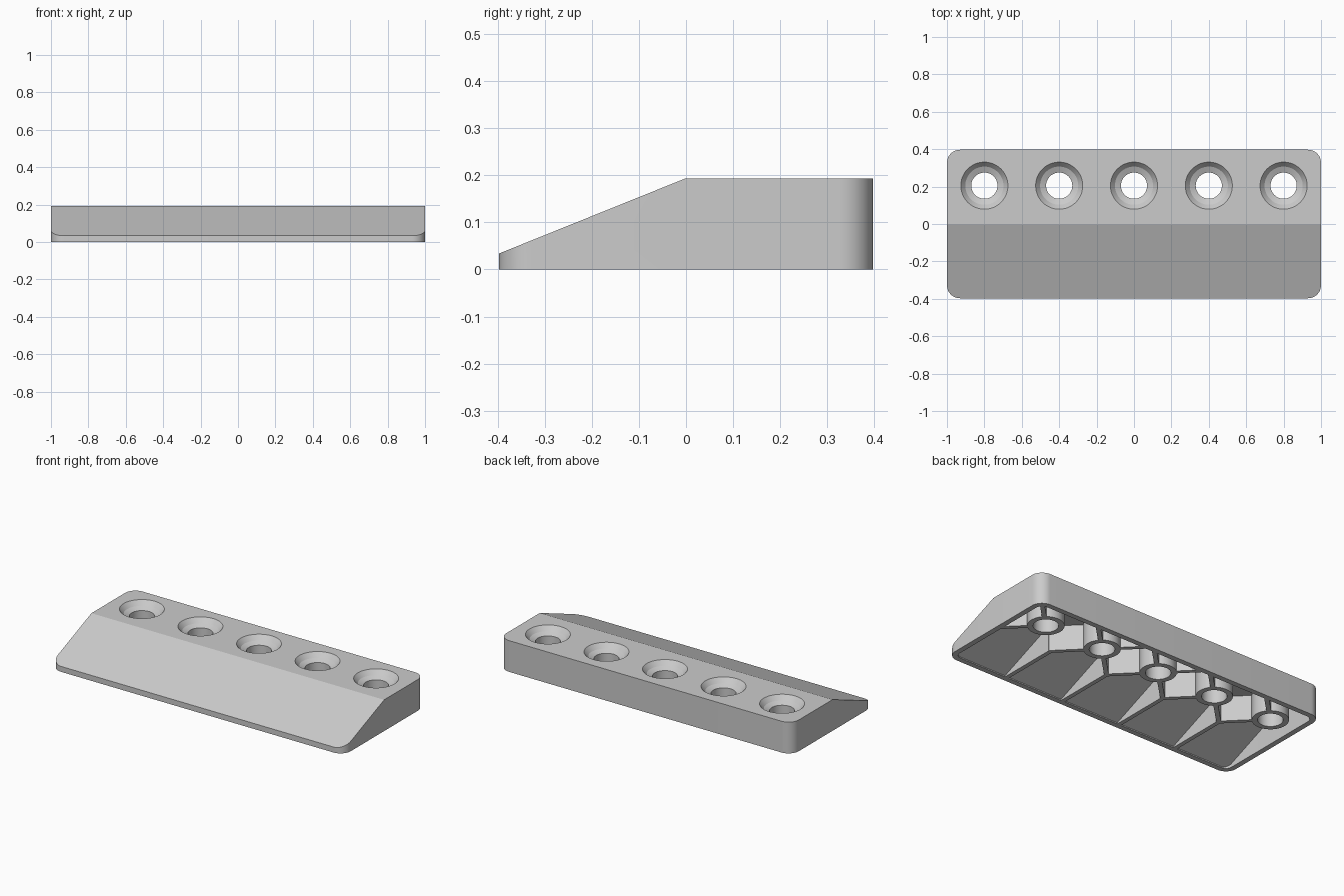
import bpy, bmesh
from math import cos, sin, pi, atan2, hypot

if "Cube" in bpy.data.objects:
    bpy.data.objects.remove(bpy.data.objects["Cube"])

HX, HY, TOP, FRONT = 1.0, 0.397, 0.193, 0.033
HOLE_Y = 0.205
HOLES = [-0.8, -0.4, 0.0, 0.4, 0.8]


def make_object(name, bm):
    bmesh.ops.recalc_face_normals(bm, faces=bm.faces)
    me = bpy.data.meshes.new(name)
    bm.to_mesh(me)
    bm.free()
    ob = bpy.data.objects.new(name, me)
    bpy.context.collection.objects.link(ob)
    return ob


def wedge(name, inset, radius, bottom, drop):
    """Rounded rectangle prism whose front half is sliced to the ramp."""
    bm = bmesh.new()
    hx, hy = HX - inset - radius, HY - inset - radius
    verts = []
    for i, (sx, sy) in enumerate([(1, 1), (-1, 1), (-1, -1), (1, -1)]):
        for k in range(13):
            a = (i + k / 12) * pi / 2
            verts.append(bm.verts.new((sx * hx + radius * cos(a), sy * hy + radius * sin(a), bottom)))
    base = bm.faces.new(verts)
    ext = bmesh.ops.extrude_face_region(bm, geom=[base])["geom"]
    for v in ext:
        if isinstance(v, bmesh.types.BMVert):
            v.co.z = TOP - drop
    slope = (TOP - FRONT) / HY
    cut = bmesh.ops.bisect_plane(bm, geom=bm.verts[:] + bm.edges[:] + bm.faces[:],
                                 plane_co=(0, -0.002, TOP - drop), plane_no=(0, -slope, 1),
                                 clear_outer=True)
    edges = [e for e in bm.edges if e.is_boundary]
    bmesh.ops.holes_fill(bm, edges=edges, sides=0)
    return make_object(name, bm)


def lathe(name, x, y, profile, n=48):
    """Closed turned solid from (radius, z) rings."""
    bm = bmesh.new()
    rings = [[bm.verts.new((x + r * cos(2 * pi * i / n), y + r * sin(2 * pi * i / n), z))
              for i in range(n)] for r, z in profile]
    for a, b in zip(rings, rings[1:]):
        for i in range(n):
            bm.faces.new((a[i], a[(i + 1) % n], b[(i + 1) % n], b[i]))
    bm.faces.new(rings[0])
    bm.faces.new(rings[-1])
    return make_object(name, bm)


def rib(p, q, t=0.026):
    """Thin upright wall between two plan points."""
    bm = bmesh.new()
    bmesh.ops.create_cube(bm, size=1)
    ang, ln = atan2(q[1] - p[1], q[0] - p[0]), hypot(q[0] - p[0], q[1] - p[1])
    for v in bm.verts:
        u, w = v.co.x * ln, v.co.y * t
        v.co = ((p[0] + q[0]) / 2 + u * cos(ang) - w * sin(ang),
                (p[1] + q[1]) / 2 + u * sin(ang) + w * cos(ang), v.co.z * 0.8)
    return make_object("rib", bm)


def subtract(target, tool):
    mod = target.modifiers.new("cut", "BOOLEAN")
    mod.operation, mod.solver, mod.object = "DIFFERENCE", "EXACT", tool
    bpy.context.view_layer.objects.active = target
    bpy.ops.object.modifier_apply(modifier=mod.name)
    bpy.data.objects.remove(tool)


# Outer wedge body and the hollow below it
body = wedge("wedge_block", 0, 0.07, 0, 0)
cavity = wedge("cavity", 0.032, 0.04, -0.1, 0.04)

# Leave ribs standing: diagonals from each boss, then straight fins under the ramp
for x in HOLES:
    for sx in (-1, 1):
        for sy in (-1, 1):
            subtract(cavity, rib((x, HOLE_Y), (x + sx * 0.205, HOLE_Y + sy * 0.205)))
for x in (-0.6, -0.2, 0.2, 0.6):
    subtract(cavity, rib((x, 0.005), (x, -0.5)))

# Leave round bosses standing
for x in HOLES:
    subtract(cavity, lathe("boss", x, HOLE_Y, [(0.102, -0.4), (0.102, 0.4)]))
subtract(body, cavity)

# Countersunk through holes
for x in HOLES:
    subtract(body, lathe("hole", x, HOLE_Y, [
        (0.07, -0.1), (0.07, TOP - 0.042), (0.102, TOP - 0.028),
        (0.126, TOP), (0.126, TOP + 0.1)]))

bpy.ops.object.select_all(action="DESELECT")
body.select_set(True)
bpy.context.view_layer.objects.active = body
bpy.ops.object.shade_smooth_by_angle(angle=0.35)
